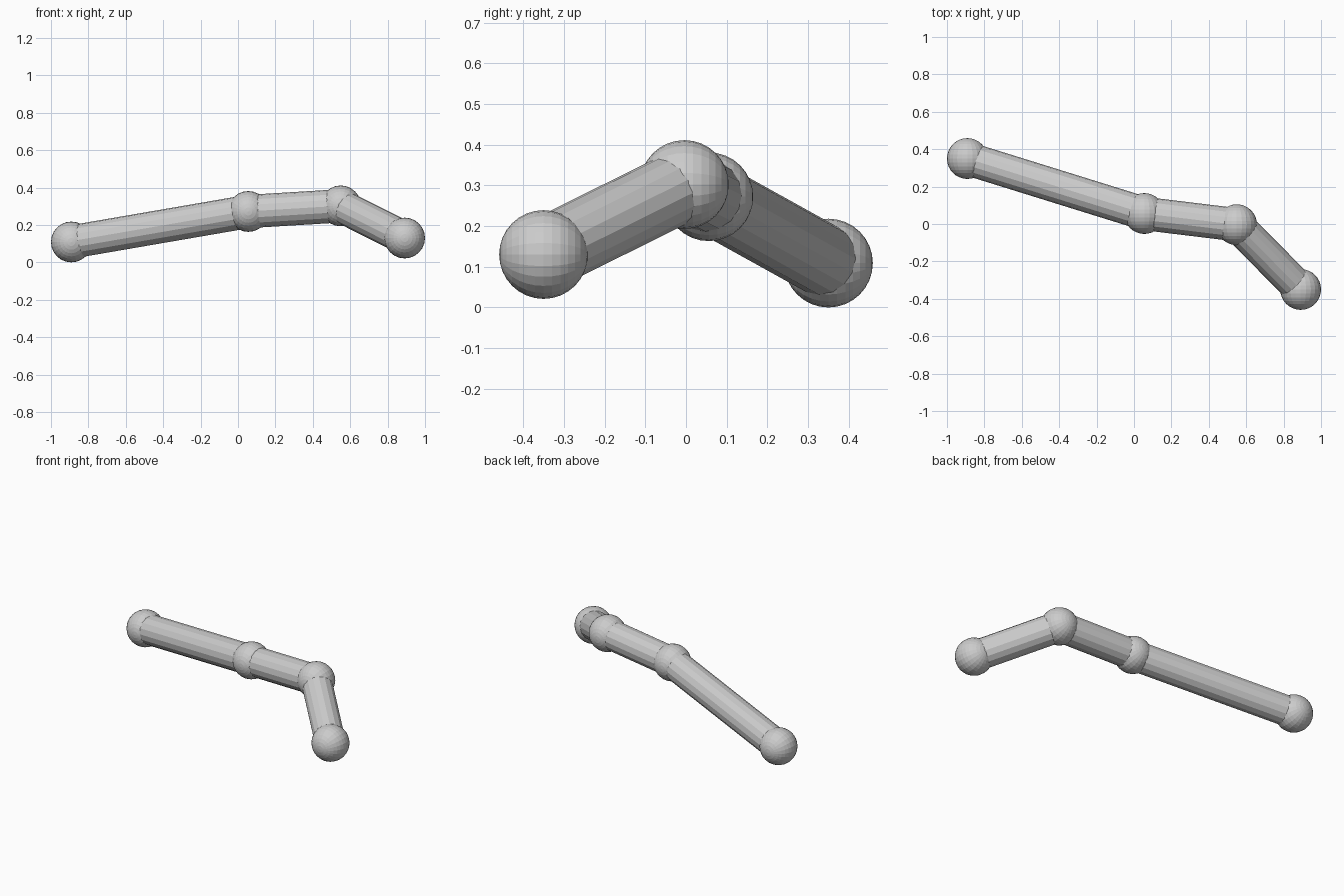
import bpy, math
from mathutils import Vector

if "Cube" in bpy.data.objects:
    bpy.data.objects.remove(bpy.data.objects["Cube"])

BALL_R, ROD_R = 0.109, 0.089
joints = [Vector(p) for p in [(-0.891, 0.350, 0.109), (0.055, 0.056, 0.272),
                              (0.549, -0.004, 0.302), (0.891, -0.350, 0.130)]]
ball_names = ["long_end_ball", "middle_joint_ball", "bend_joint_ball", "short_end_ball"]
rod_names = ["long_rod", "middle_rod", "short_rod"]

# Joint balls, poles facing front and back
for name, p in zip(ball_names, joints):
    bpy.ops.mesh.primitive_uv_sphere_add(segments=24, ring_count=16, radius=BALL_R,
                                         location=p, rotation=(math.pi / 2, 0, 0))
    bpy.context.object.name = name

# Rods from ball centre to ball centre
for name, a, b in zip(rod_names, joints, joints[1:]):
    d = b - a
    bpy.ops.mesh.primitive_cylinder_add(vertices=16, radius=ROD_R, depth=d.length,
                                        location=(a + b) / 2)
    rod = bpy.context.object
    rod.name = name
    rod.rotation_euler = d.to_track_quat('Z', 'Y').to_euler()
